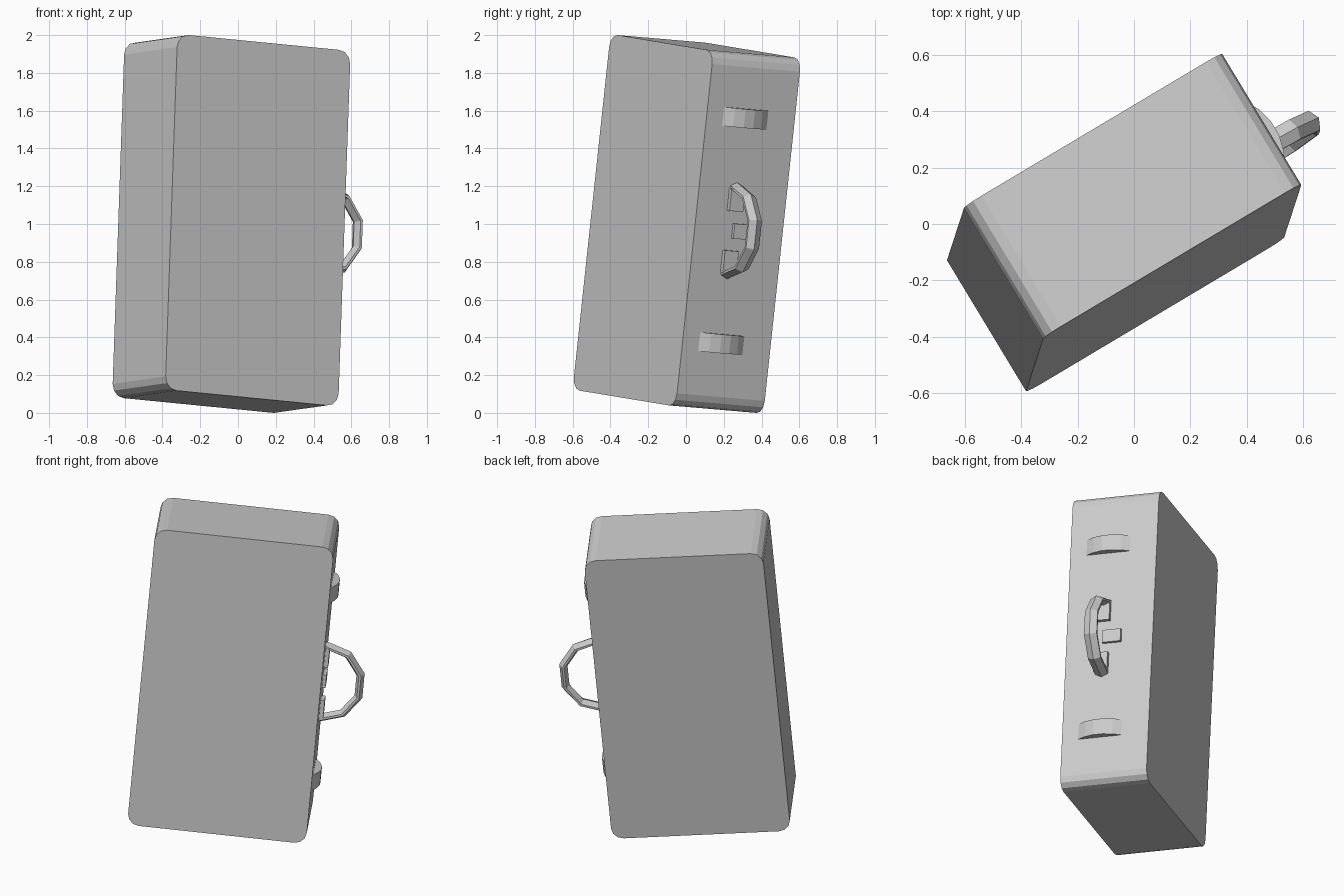
import bpy, bmesh, math
from mathutils import Matrix, Vector

if "Cube" in bpy.data.objects:
    bpy.data.objects.remove(bpy.data.objects["Cube"])

# Leaning frame: local x = toward handle, y = thickness, z = length
up = Vector((0.0345, 0.106, 0.9937)).normalized()
side = Vector((0.856, 0.51, -0.084))
side = (side - up * side.dot(up)).normalized()
depth = up.cross(side)
FRAME = Matrix((side, depth, up)).transposed().to_4x4()
FRAME.translation = (-0.035, 0.005, 1.0)

HW, HD, HL = 0.535, 0.272, 0.947   # half sizes of the case
MID = 0.006                        # centre of the hardware along the length


def finish(bm, name):
    bmesh.ops.recalc_face_normals(bm, faces=bm.faces)
    mesh = bpy.data.meshes.new(name)
    bm.to_mesh(mesh)
    bm.free()
    obj = bpy.data.objects.new(name, mesh)
    bpy.context.collection.objects.link(obj)
    obj.matrix_world = FRAME
    return obj


def box(name, lo, hi, bevel=0.0):
    bm = bmesh.new()
    bmesh.ops.create_cube(bm, size=1)
    lo, hi = Vector(lo), Vector(hi)
    for v in bm.verts:
        v.co = Vector([lo[i] + (v.co[i] + 0.5) * (hi[i] - lo[i]) for i in range(3)])
    if bevel:
        edges = [e for e in bm.edges
                 if abs(e.verts[0].co.y - e.verts[1].co.y) > 0.1]
        bmesh.ops.bevel(bm, geom=edges, offset=bevel, segments=3,
                        profile=0.5, affect='EDGES')
    return finish(bm, name)


def latch(name, z):
    # shallow arched clasp extruded along the length
    half, rise, centre, n = 0.137, 0.045, -0.033, 5
    r = (half * half + rise * rise) / (2 * rise)
    a = math.asin(half / r)
    bm = bmesh.new()
    pts = [(HW - 0.01, centre - half)]
    for i in range(n + 1):
        t = -a + 2 * a * i / n
        pts.append((HW + rise - r + r * math.cos(t), centre + r * math.sin(t)))
    pts.append((HW - 0.01, centre + half))
    face = bm.faces.new([bm.verts.new((x, y, z - 0.05)) for x, y in pts])
    ext = bmesh.ops.extrude_face_region(bm, geom=[face])
    bmesh.ops.translate(bm, vec=(0, 0, 0.1),
                        verts=[g for g in ext['geom'] if isinstance(g, bmesh.types.BMVert)])
    return finish(bm, name)


def handle(name):
    # half of a ten-sided ring swept with a flattened hexagonal section
    section = [(0.025, 0), (0.006, 0.04), (-0.008, 0.04),
               (-0.025, 0), (-0.008, -0.04), (0.006, -0.04)]
    bm = bmesh.new()
    rings = []
    for deg in (-90, -54, -18, 18, 54, 90):
        c, s = math.cos(math.radians(deg)), math.sin(math.radians(deg))
        rings.append([bm.verts.new((HW + (0.232 + r) * c, -0.04 + d, MID + (0.232 + r) * s))
                      for r, d in section])
    k = len(section)
    for a, b in zip(rings, rings[1:]):
        for i in range(k):
            bm.faces.new((a[i], a[(i + 1) % k], b[(i + 1) % k], b[i]))
    bm.faces.new(rings[0])
    bm.faces.new(rings[-1])
    return finish(bm, name)


# Case body
box("case_body", (-HW, -HD, -HL), (HW, HD, HL), bevel=0.07)

# Carry handle
handle("carry_handle")

# Mirrored latches and handle mounts
for label, s in (("upper", 1), ("lower", -1)):
    latch(label + "_latch", MID + s * 0.6)
    z0, z1 = sorted((MID + s * 0.105, MID + s * 0.225))
    box(label + "_handle_mount", (HW - 0.01, -0.085, z0), (HW + 0.025, 0.0, z1))

# Lock plate between the mounts
box("lock_plate", (HW - 0.01, -0.04, MID - 0.04), (HW + 0.02, 0.075, MID + 0.04))
